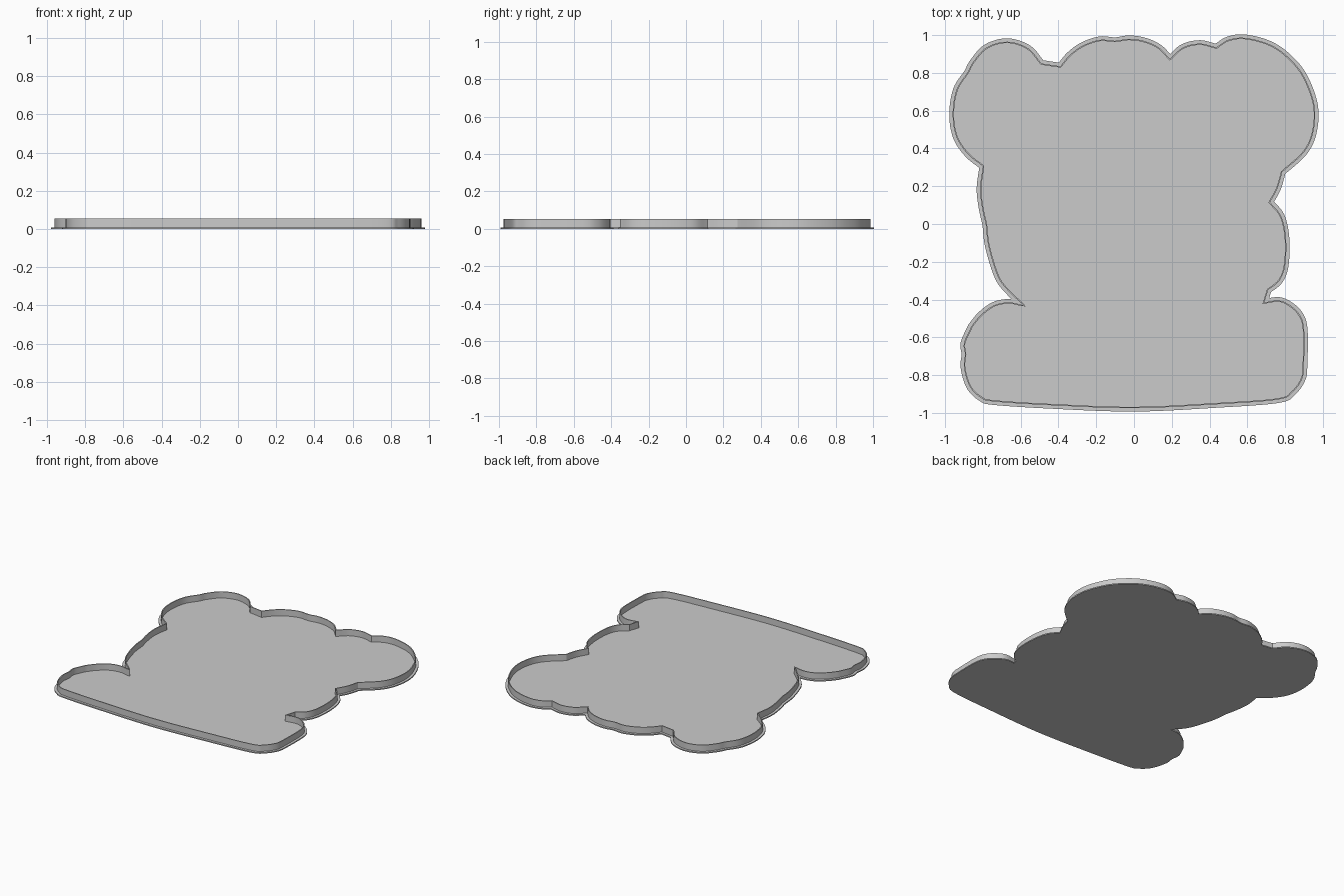
import bpy
import bmesh
from mathutils import Vector
from mathutils.geometry import intersect_point_line

FLANGE_WIDTH = 0.018
FLANGE_HEIGHT = 0.008
WALL_THICKNESS = 0.007
WALL_HEIGHT = 0.054

cube = bpy.data.objects.get("Cube")
if cube:
    bpy.data.objects.remove(cube, do_unlink=True)

# Lobes of the wall outline in hundredths, anticlockwise; each starts at a
# corner and runs smoothly to the first point of the next lobe.
left_foot = [(-58.5, -43), (-66, -41.5), (-74, -43), (-81, -48)]
sole = [(-86, -54), (-90, -63), (-89.5, -69), (-90, -76), (-87, -86),
        (-81, -92), (-74, -94), (-43, -96), (0, -97.5), (43, -95.5),
        (76, -93), (84, -89), (89, -82), (90, -74), (90, -55), (87, -47),
        (81, -42), (76, -40.5)]
right_notch = [(69, -41.5)]
right_belly = [(71, -35), (77, -30), (80, -22), (80.5, -8), (78, 4)]
right_neck = [(72, 11.5), (76, 19)]
right_head = [(78.5, 27.5), (90, 38), (95, 49), (95.5, 63), (90, 78),
              (82, 88), (72, 95), (59, 98.5), (50, 97.5)]
small_tuft = [(43.5, 93.5), (35, 95.5), (26, 93.5)]
top_tuft = [(19, 87.5), (13, 93.5), (5, 97), (-3, 98), (-10, 97),
            (-18, 97.5), (-27, 94.5), (-34, 89.5)]
top_notch = [(-39, 83.5)]
left_ear = [(-49, 85), (-56, 93), (-67, 96.5), (-78, 93.5), (-85, 86)]
left_cheek = [(-88, 80.5), (-94, 71), (-96, 58), (-94, 46), (-88, 37)]
left_neck = [(-80, 30.5), (-81.5, 19), (-80.5, 9)]
left_belly = [(-78.5, 0), (-77, -12), (-72, -28), (-66, -36)]
LOBES = [left_foot, sole, right_notch, right_belly, right_neck, right_head,
         small_tuft, top_tuft, top_notch, left_ear, left_cheek, left_neck,
         left_belly]


def smooth_lobe(points, steps=6):
    """Smooth curve through the points, leaving out the last one."""
    pts = [Vector(p) / 100 for p in points]
    if len(pts) == 2:
        return pts[:1]
    pts = [2 * pts[0] - pts[1]] + pts + [2 * pts[-1] - pts[-2]]
    result = []
    for a, b, c, d in zip(pts, pts[1:], pts[2:], pts[3:]):
        for i in range(steps):
            t = i / steps
            result.append(b + (c - a) * t / 2
                          + (a - 2.5 * b + 2 * c - d / 2) * t ** 2
                          + (1.5 * (b - c) + (d - a) / 2) * t ** 3)
    return result


def offset(outline, distance):
    """Move every point outwards along its mitred normal."""
    result = []
    for i, point in enumerate(outline):
        before = (point - outline[i - 1]).normalized()
        after = (outline[(i + 1) % len(outline)] - point).normalized()
        n1, n2 = (Vector((e.y, -e.x)) for e in (before, after))
        normal = (n1 + n2).normalized()
        result.append(point + normal * distance / max(normal.dot(n1), 0.5))
    return result


def distance_to(point, outline):
    best = 10.0
    for i, end in enumerate(outline):
        start = outline[i - 1]
        near, t = intersect_point_line(point, start, end)
        near = start.lerp(end, min(max(t, 0), 1))
        best = min(best, (near.to_2d() - point).length)
    return best


def make_object(name, bm, material):
    bmesh.ops.recalc_face_normals(bm, faces=bm.faces[:])
    mesh = bpy.data.meshes.new(name)
    bm.to_mesh(mesh)
    bm.free()
    mesh.materials.append(material)
    obj = bpy.data.objects.new(name, mesh)
    bpy.context.collection.objects.link(obj)
    bpy.ops.object.select_all(action="DESELECT")
    obj.select_set(True)
    bpy.context.view_layer.objects.active = obj
    bpy.ops.object.shade_smooth_by_angle(angle=0.5)
    return obj


def ring(bm, outline, z):
    return [bm.verts.new((p.x, p.y, z)) for p in outline]


def bridge(bm, first, second):
    for i in range(len(first)):
        bm.faces.new((first[i - 1], first[i], second[i], second[i - 1]))


grey = bpy.data.materials.new("plain grey")
grey.use_nodes = True
colour = (0.6, 0.6, 0.6, 1)
grey.diffuse_color = colour
grey.node_tree.nodes["Principled BSDF"].inputs["Base Color"].default_value = colour

wall_outline = []
for lobe, following in zip(LOBES, LOBES[1:] + LOBES[:1]):
    wall_outline += smooth_lobe(lobe + following[:1])

# Base plate, a little wider than the wall all round
flange_outline = [p for p in offset(wall_outline, FLANGE_WIDTH)
                  if distance_to(p, wall_outline) > FLANGE_WIDTH * 0.97]
bm = bmesh.new()
low = ring(bm, flange_outline, 0)
high = ring(bm, flange_outline, FLANGE_HEIGHT)
bridge(bm, low, high)
bm.faces.new(low)
bm.faces.new(high)
make_object("base_plate", bm, grey)

# Thin upright wall following the outline
inner_outline = offset(wall_outline, -WALL_THICKNESS)
bm = bmesh.new()
rings = [ring(bm, wall_outline, FLANGE_HEIGHT), ring(bm, wall_outline, WALL_HEIGHT),
         ring(bm, inner_outline, WALL_HEIGHT), ring(bm, inner_outline, FLANGE_HEIGHT)]
for first, second in zip(rings, rings[1:]):
    bridge(bm, first, second)
make_object("rim_wall", bm, grey)
